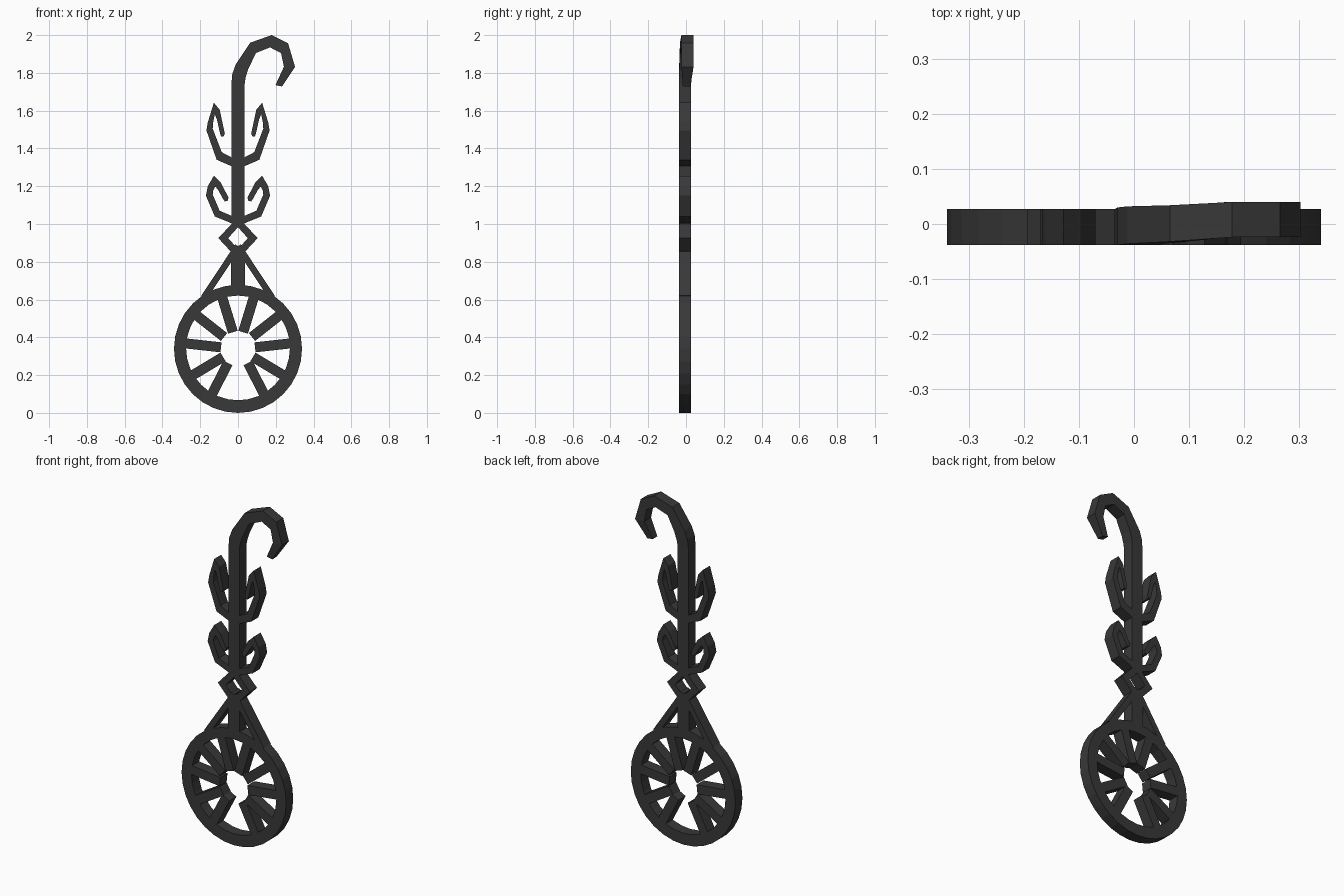
import bpy, bmesh, math
from mathutils import Vector

if "Cube" in bpy.data.objects:
    bpy.data.objects.remove(bpy.data.objects["Cube"])

Y0, Y1 = -0.038, 0.027          # common plate depth
iron = bpy.data.materials.new("dark_iron")
iron.diffuse_color = (0.04, 0.04, 0.04, 1)
iron.use_nodes = True
iron.node_tree.nodes["Principled BSDF"].inputs["Base Color"].default_value = iron.diffuse_color


def strip(name, pairs, depths=None, closed=False):
    """Solid band: pairs of (edge A, edge B) points in x/z, extruded in y."""
    bm = bmesh.new()
    n = len(pairs)
    rows = []
    for i, (a, b) in enumerate(pairs):
        y0, y1 = depths[i] if depths else (Y0, Y1)
        rows.append([bm.verts.new((p[0], y, p[1]))
                     for p, y in ((a, y0), (b, y0), (b, y1), (a, y1))])
    for i in range(n if closed else n - 1):
        r, s = rows[i], rows[(i + 1) % n]
        for k in range(4):
            bm.faces.new((r[k], r[(k + 1) % 4], s[(k + 1) % 4], s[k]))
    if not closed:
        bm.faces.new(rows[0])
        bm.faces.new(rows[-1])
    bmesh.ops.recalc_face_normals(bm, faces=bm.faces)
    me = bpy.data.meshes.new(name)
    bm.to_mesh(me)
    bm.free()
    me.materials.append(iron)
    ob = bpy.data.objects.new(name, me)
    bpy.context.collection.objects.link(ob)
    return ob


def bar(name, p, q, width):
    p, q = Vector(p), Vector(q)
    d = (q - p).normalized()
    n = Vector((-d.y, d.x)) * width / 2
    return strip(name, [(p + n, p - n), (q + n, q - n)])


def both_sides(build, name, pts, *args):
    """Build a part on the right and its mirror on the left."""
    for side, s in (("right", 1), ("left", -1)):
        if isinstance(pts[0][0], tuple):
            m = [tuple((x * s, z) for x, z in pair) for pair in pts]
            build(f"{name}_{side}", m, *args)
        else:
            build(f"{name}_{side}", *[(x * s, z) for x, z in pts], *args)


# Wheel rim
CZ = 0.339
rim = []
for i in range(32):
    a = math.tau * i / 32
    c, s = math.cos(a), math.sin(a)
    rim.append(((0.339 * c, CZ + 0.339 * s), (0.275 * c, CZ + 0.005 + 0.277 * s)))
strip("wheel_rim", rim, None, True)

# Spokes, open at the centre and bottom
spokes = [((0.027, 0.427), (0.090, 0.632)),
          ((0.074, 0.402), (0.237, 0.530)),
          ((0.090, 0.347), (0.288, 0.369)),
          ((0.079, 0.296), (0.258, 0.189)),
          ((0.053, 0.264), (0.143, 0.089))]
for i, sp in enumerate(spokes):
    both_sides(bar, f"spoke_{i + 1}", sp, 0.053)

# Neck post and its slanted struts
bar("neck_post", (0, 0.64), (0, 0.86), 0.075)
both_sides(bar, "neck_strut", ((0.0, 0.883), (0.18, 0.612)), 0.034)

# Open diamond
strip("diamond", [((0.104 * c, 0.925 + 0.112 * s), (0.052 * c, 0.925 + 0.058 * s))
                  for c, s in ((1, 0), (0, 1), (-1, 0), (0, -1))], None, True)

# Stem running into the crook at the top
back = (-0.024, 0.040)
strip("stem_and_hook",
      [((-0.035, 1.00), (0.035, 1.00)), ((-0.035, 1.74), (0.035, 1.74)),
       ((-0.030, 1.795), (0.040, 1.775)), ((-0.012, 1.845), (0.054, 1.82)),
       ((0.065, 1.96), (0.095, 1.905)), ((0.178, 2.0), (0.170, 1.935)),
       ((0.265, 1.957), (0.228, 1.905)), ((0.302, 1.832), (0.243, 1.832)),
       ((0.233, 1.728), (0.198, 1.735))],
      [(Y0, Y1), (Y0, Y1), (Y0, 0.030), (-0.036, 0.032), (-0.032, 0.034),
       back, back, back, (-0.017, 0.023)])

# Barbed side branches
lower = [((0.02, 0.998), (0.02, 1.037)), ((0.123, 1.04), (0.097, 1.07)),
         ((0.170, 1.15), (0.134, 1.156)), ((0.160, 1.20), (0.131, 1.178)),
         ((0.128, 1.255), (0.120, 1.198)), ((0.092, 1.22), (0.104, 1.178)),
         ((0.050, 1.14), (0.080, 1.135)), ((0.055, 1.122), (0.070, 1.12))]
upper = [((0.02, 1.30), (0.02, 1.345)), ((0.113, 1.34), (0.086, 1.38)),
         ((0.167, 1.495), (0.134, 1.505)), ((0.160, 1.537), (0.131, 1.54)),
         ((0.128, 1.642), (0.123, 1.58)), ((0.097, 1.605), (0.112, 1.555)),
         ((0.070, 1.48), (0.095, 1.48)), ((0.076, 1.463), (0.089, 1.463))]
both_sides(strip, "lower_branch", lower)
both_sides(strip, "upper_branch", upper)
